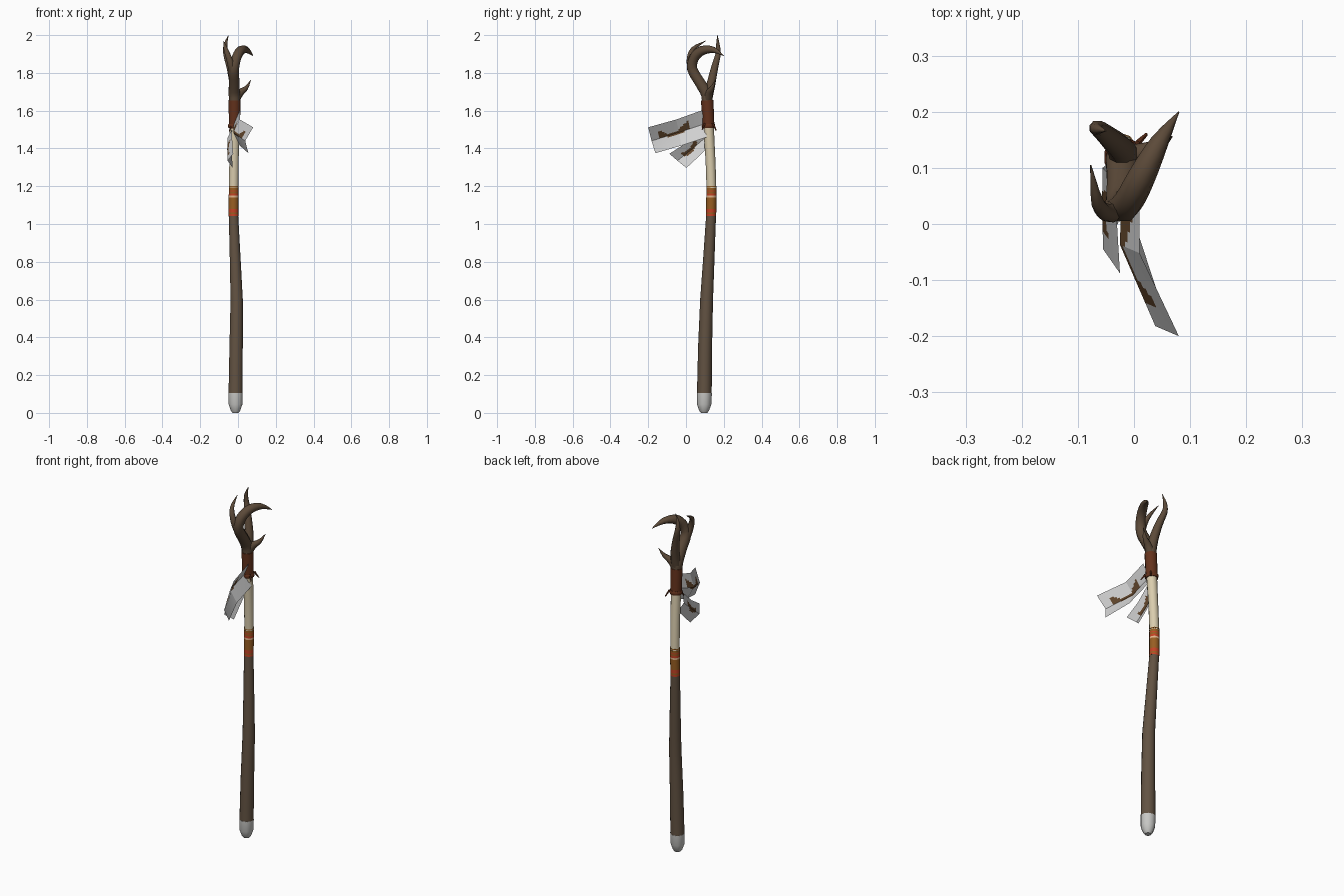
import bpy, bmesh, math
from mathutils import Vector

if "Cube" in bpy.data.objects:
    bpy.data.objects.remove(bpy.data.objects["Cube"])


def material(name, r, g, b):
    m = bpy.data.materials.new(name)
    lin = [((c / 255 + 0.055) / 1.055) ** 2.4 for c in (r, g, b)]
    m.diffuse_color = (*lin, 1)
    m.use_nodes = True
    m.node_tree.nodes["Principled BSDF"].inputs["Base Color"].default_value = m.diffuse_color
    return m


WOOD = material("dark wood", 98, 82, 66)
ANTLER = material("antler brown", 92, 74, 57)
METAL = material("pale grey cap", 200, 200, 197)
CREAM = material("cream hide", 218, 205, 174)
OCHRE = material("ochre band", 152, 94, 34)
RED = material("red stripe", 196, 66, 36)
PALE = material("pale stripe", 226, 180, 140)
LEATHER = material("leather wrap", 100, 50, 28)
FEATHER = material("feather grey", 208, 208, 208)
SPOT = material("feather brown", 98, 70, 44)


def finish(name, bm, mats, smooth=True):
    bmesh.ops.recalc_face_normals(bm, faces=bm.faces)
    me = bpy.data.meshes.new(name)
    bm.to_mesh(me)
    bm.free()
    for m in mats:
        me.materials.append(m)
    ob = bpy.data.objects.new(name, me)
    bpy.context.collection.objects.link(ob)
    for p in me.polygons:
        p.use_smooth = smooth
    if smooth:
        bpy.context.view_layer.objects.active = ob
        ob.select_set(True)
        bpy.ops.object.shade_smooth_by_angle(angle=math.radians(50))
        ob.select_set(False)
    return ob


def tube(name, path, mats, sides=8, rule=None, up=(0, 0, 1)):
    """Sweep a ring along (x, y, z, radius) points."""
    bm = bmesh.new()
    pts = [Vector(p[:3]) for p in path]
    t0, side, rings = None, Vector((1, 0, 0)), []
    for i, p in enumerate(pts):
        t = (pts[min(i + 1, len(pts) - 1)] - pts[max(i - 1, 0)]).normalized()
        if t0 is not None:
            side = t0.rotation_difference(t) @ side
        side = (side - t * side.dot(t)).normalized()
        t0, other = t, t.cross(side)
        r = path[i][3]
        rings.append([bm.verts.new(p + r * (math.cos(a) * side + math.sin(a) * other))
                      for a in [math.tau * (k + 0.5) / sides for k in range(sides)]])
    for i in range(len(rings) - 1):
        for k in range(sides):
            n = (k + 1) % sides
            f = bm.faces.new((rings[i][k], rings[i][n], rings[i + 1][n], rings[i + 1][k]))
            if rule:
                f.material_index = rule(f.calc_center_median().z)
    bm.faces.new(rings[0])
    bm.faces.new(rings[-1])
    return finish(name, bm, mats)


# Shaft centre line and radius, gently bowed
SHAFT = [(-0.013, 0.096, 0.0, 0.039), (-0.013, 0.097, 0.1, 0.039), (-0.010, 0.101, 0.35, 0.037),
         (-0.007, 0.109, 0.6, 0.034), (-0.015, 0.121, 0.82, 0.030), (-0.024, 0.133, 1.05, 0.026),
         (-0.023, 0.135, 1.2, 0.026), (-0.021, 0.129, 1.35, 0.026), (-0.019, 0.120, 1.5, 0.028),
         (-0.018, 0.112, 1.66, 0.030)]


def at(z, grow=0.0):
    for a, b in zip(SHAFT, SHAFT[1:]):
        if z <= b[2]:
            t = (z - a[2]) / (b[2] - a[2])
            p = [u + (v - u) * t for u, v in zip(a, b)]
            return (p[0], p[1], z, p[3] + grow)
    return SHAFT[-1]


tube("shaft", [at(z) for z in (0.1, 0.2, 0.35, 0.48, 0.6, 0.7, 0.82, 0.93, 1.045)], [WOOD], 10)
tube("foot_cap", [(-0.013, 0.096, 0, 0.017), (-0.013, 0.096, 0.012, 0.026),
                  (-0.013, 0.096, 0.045, 0.038), at(0.105, 0.001)], [METAL], 10)
tube("cream_grip", [at(z) for z in (1.18, 1.27, 1.35, 1.43, 1.53)], [CREAM], 10)

# Painted band: (top height, material index)
STRIPES = [(1.052, 1), (1.06, 0), (1.08, 1), (1.088, 0), (1.14, 0), (1.15, 2), (1.162, 1), (1.172, 0),
           (1.178, 1), (1.192, 0)]
tube("painted_band", [at(1.042, 0.001)] + [at(z, 0.001) for z, _ in STRIPES], [OCHRE, RED, PALE], 10,
     lambda z: next(m for top, m in STRIPES if z < top))
tube("thin_ring", [at(1.197, 0.001), at(1.202, 0.001)], [OCHRE], 10)

# Leather wrap with its tie
tube("leather_wrap", [at(z, 0.003) for z in (1.52, 1.56, 1.61, 1.655)], [LEATHER], 10)
tube("tie_ring", [at(1.508, 0.004), at(1.514, 0.007), at(1.524, 0.007), at(1.53, 0.004)], [LEATHER], 10)
for i, end in enumerate([(0.022, 0.160, 1.495), (-0.045, 0.085, 1.49), (0.025, 0.085, 1.50)]):
    x, y, z, r = at(1.52)
    d = (Vector(end) - Vector((x, y, end[2]))) * 0.6
    tube("tie_end_%d" % (i + 1), [(x + d.x, y + d.y, 1.53, 0.006), (*end, 0.003)], [LEATHER], 5)


# Antler branches, smoothed through their key points
def branch(name, keys):
    path, n = [], len(keys)
    for i in range(n - 1):
        p = [Vector(keys[min(max(i + j, 0), n - 1)]) for j in (-1, 0, 1, 2)]
        for s in range(3):
            t = s / 3
            path.append(tuple(0.5 * (2 * p[1] + (p[2] - p[0]) * t
                        + (2 * p[0] - 5 * p[1] + 4 * p[2] - p[3]) * t * t
                        + (3 * p[1] - p[0] - 3 * p[2] + p[3]) * t ** 3)))
    path.append(tuple(keys[-1]))
    tube(name, path, [ANTLER])


branch("antler_hook", [(-0.018, 0.112, 1.64, 0.030), (-0.02, 0.108, 1.69, 0.032), (-0.02, 0.073, 1.75, 0.030),
                       (-0.022, 0.033, 1.82, 0.029), (-0.008, 0.043, 1.88, 0.027),
                       (0.014, 0.085, 1.918, 0.025), (0.045, 0.145, 1.922, 0.017), (0.08, 0.2, 1.89, 0.001)])
branch("antler_front_prong", [(-0.026, 0.040, 1.80, 0.024), (-0.042, 0.020, 1.86, 0.018),
                              (-0.064, 0.036, 1.925, 0.012), (-0.077, 0.105, 1.97, 0.001)])
branch("antler_back_prong", [(-0.018, 0.113, 1.66, 0.028), (-0.022, 0.132, 1.74, 0.025),
                             (-0.042, 0.152, 1.83, 0.020), (-0.064, 0.170, 1.90, 0.015),
                             (-0.066, 0.169, 1.95, 0.010), (-0.05, 0.166, 2.0, 0.001)])
branch("antler_side_prong", [(-0.015, 0.114, 1.66, 0.026), (0.012, 0.124, 1.695, 0.020),
                             (0.043, 0.138, 1.72, 0.012), (0.068, 0.156, 1.762, 0.001)])


# Feathers: folded sheets given as columns (upper edge, quill, lower edge) from root to tip
def feather(name, columns, spot, nu=14, nv=8):
    bm = bmesh.new()
    cols = [[Vector(p) for p in c] for c in columns]

    def point(u, v):
        i = min(int(u * (len(cols) - 1)), len(cols) - 2)
        t = u * (len(cols) - 1) - i
        a, b, c = [cols[i][k].lerp(cols[i + 1][k], t) for k in range(3)]
        return a.lerp(b, v * 2) if v < 0.5 else b.lerp(c, v * 2 - 1)

    nu *= 2
    nv *= 2
    grid = [[bm.verts.new(point(i / nu, j / nv)) for j in range(nv + 1)] for i in range(nu + 1)]
    for i in range(nu):
        for j in range(nv):
            f = bm.faces.new((grid[i][j], grid[i + 1][j], grid[i + 1][j + 1], grid[i][j + 1]))
            f.material_index = int(spot((i + 0.5) / nu, (j + 0.5) / nv))
    finish(name, bm, [FEATHER, SPOT], smooth=False)


feather("large_feather",
        [((0.010, 0.085, 1.602), (-0.022, 0.097, 1.53), (0.010, 0.110, 1.46)),
         ((0.010, -0.052, 1.553), (-0.025, -0.037, 1.485), (0.010, -0.025, 1.415)),
         ((0.080, -0.200, 1.512), (0.038, -0.182, 1.440), (0.055, -0.162, 1.375))],
        lambda u, v: 0.28 < u < 0.86 and
        abs(v - 0.42 - 0.09 * math.sin(u * 9 + 2.5)) < 0.09 + 0.05 * math.sin(u * 11 - 2))
feather("small_feather",
        [((-0.032, 0.075, 1.50), (-0.056, 0.10, 1.455), (-0.032, 0.12, 1.41)),
         ((-0.030, -0.005, 1.425), (-0.057, 0.03, 1.395), (-0.032, 0.065, 1.355)),
         ((-0.025, -0.088, 1.372), (-0.055, -0.045, 1.335), (-0.028, 0.002, 1.297))],
        lambda u, v: 0.25 < u < 0.8 and abs(v - 0.42 + 0.1 * math.sin(u * 8)) < 0.12)
